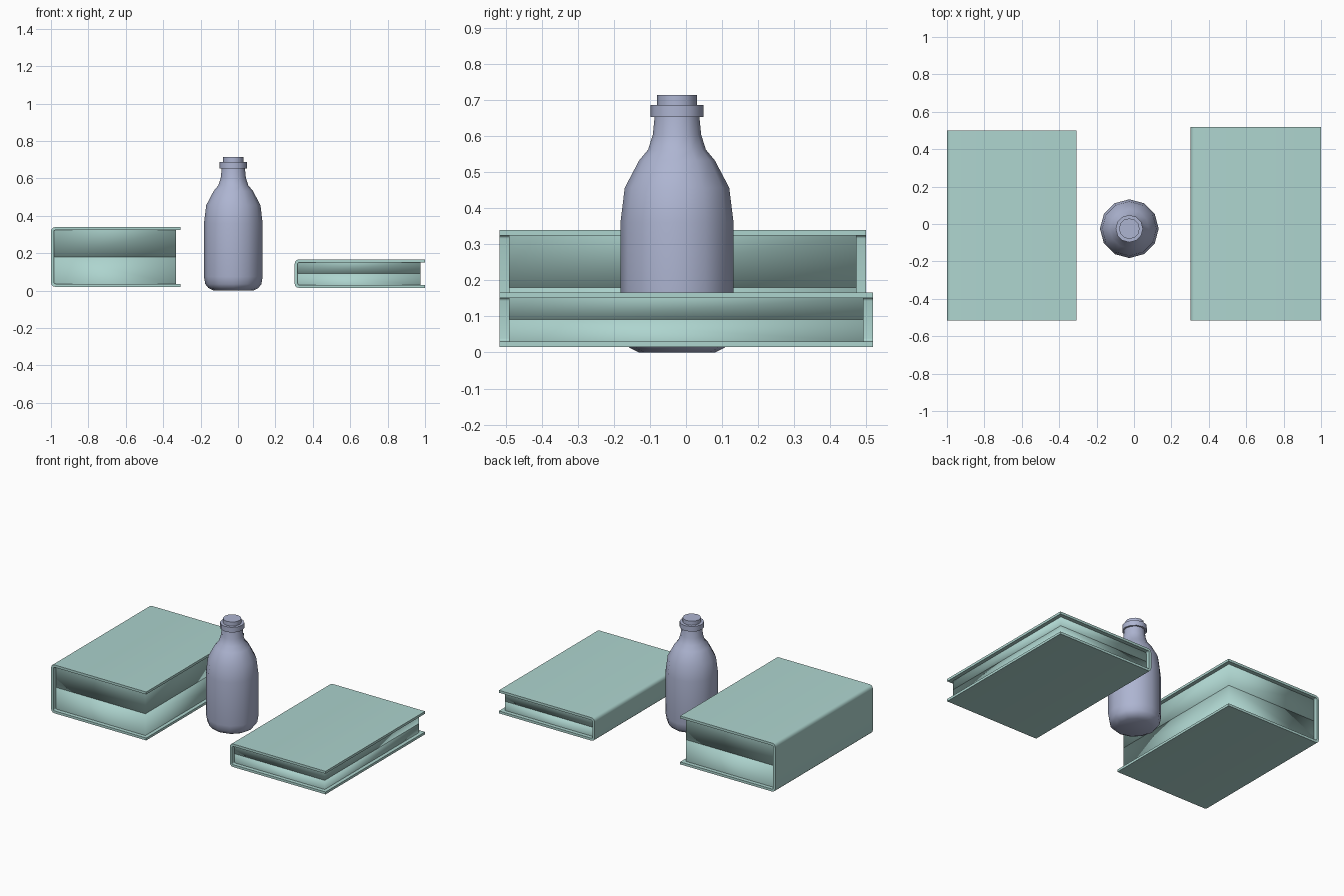
import bpy, bmesh, math

if "Cube" in bpy.data.objects:
    bpy.data.objects.remove(bpy.data.objects["Cube"])

TEAL = (0.42, 0.66, 0.62, 1)
BLUE = (0.42, 0.46, 0.64, 1)


def material(name, color):
    m = bpy.data.materials.new(name)
    m.diffuse_color = color
    m.use_nodes = True
    m.node_tree.nodes["Principled BSDF"].inputs["Base Color"].default_value = m.diffuse_color
    return m


cloth = material("book_teal", TEAL)
glass = material("bottle_blue", BLUE)


def finish(bm, name, mat, angle):
    bmesh.ops.recalc_face_normals(bm, faces=bm.faces)
    me = bpy.data.meshes.new(name)
    bm.to_mesh(me)
    bm.free()
    ob = bpy.data.objects.new(name, me)
    bpy.context.collection.objects.link(ob)
    me.materials.append(mat)
    bpy.ops.object.select_all(action='DESELECT')
    ob.select_set(True)
    bpy.context.view_layer.objects.active = ob
    bpy.ops.object.shade_smooth_by_angle(angle=math.radians(angle))
    return ob


def spine_corners(x, z0, z1, r):
    # rounded spine side, running top to bottom
    pts = []
    for cz, a0 in ((z1 - r, 90), (z0 + r, 180)):
        for i in range(4):
            a = math.radians(a0 + 30 * i)
            pts.append((x + r + r * math.cos(a), cz + r * math.sin(a)))
    return pts


def cover(name, x0, x1, y0, y1, z0, z1, t):
    # C-shaped hard cover, extruded along y
    outer = [(x1, z1)] + spine_corners(x0, z0, z1, 0.022) + [(x1, z0)]
    inner = [(x1, z1 - t)] + spine_corners(x0 + t, z0 + t, z1 - t, 0.008) + [(x1, z0 + t)]
    bm = bmesh.new()
    rows = [[bm.verts.new((x, y, z)) for x, z in prof]
            for y in (y0, y1) for prof in (outer, inner)]
    of, inf, ob, ib = rows
    for a, b in ((of, inf), (ob, ib), (of, ob), (inf, ib)):
        for i in range(len(a) - 1):
            bm.faces.new((a[i], a[i + 1], b[i + 1], b[i]))
    for i in (0, -1):
        bm.faces.new((of[i], inf[i], ib[i], ob[i]))
    finish(bm, name, cloth, 40)


def pages(name, x0, x1, y0, y1, z_mid, z_end):
    # half of the page block, open where it meets the cover, softly shaded
    bm = bmesh.new()
    corners = ((x0, y0), (x1, y0), (x1, y1), (x0, y1))
    m = [bm.verts.new((x, y, z_mid)) for x, y in corners]
    e = [bm.verts.new((x, y, z_end)) for x, y in corners]
    bm.faces.new(m)
    for i in range(4):
        j = (i + 1) % 4
        bm.faces.new((m[i], m[j], e[j], e[i]))
    finish(bm, name, cloth, 180)


def book(side, x0, x1, y0, y1, z0, z1, z_mid, t=0.016):
    cover(side + "_book_cover", x0, x1, y0, y1, z0, z1, t)
    box = (x0 + t, x1 - 0.024, y0 + 0.026, y1 - 0.026)
    pages(side + "_book_upper_pages", *box, z_mid, z1 - t)
    pages(side + "_book_lower_pages", *box, z_mid, z0 + t)


book("left", -1.0, -0.307, -0.517, 0.499, 0.021, 0.34, 0.18)
book("right", 0.303, 1.0, -0.517, 0.519, 0.015, 0.167, 0.091)


def lathe(name, profile, cx, cy, sides=12, angle=35):
    # closed turned solid around a vertical axis
    bm = bmesh.new()
    rings = []
    for r, z in profile:
        rings.append([bm.verts.new((cx + r * math.cos(2 * math.pi * i / sides),
                                    cy + r * math.sin(2 * math.pi * i / sides), z))
                      for i in range(sides)])
    for a, b in zip(rings, rings[1:]):
        for i in range(sides):
            j = (i + 1) % sides
            bm.faces.new((a[i], a[j], b[j], b[i]))
    bm.faces.new(rings[0])
    bm.faces.new(rings[-1])
    finish(bm, name, glass, angle)


# Bottle body, lip ring and stopper
lathe("bottle_body", [(0.105, 0), (0.133, 0.014), (0.15, 0.035), (0.157, 0.075),
                      (0.157, 0.36), (0.145, 0.457), (0.105, 0.533), (0.08, 0.563),
                      (0.067, 0.605), (0.062, 0.655)], -0.025, -0.025)
lathe("bottle_lip", [(0.073, 0.653), (0.073, 0.687)], -0.025, -0.025)
lathe("bottle_stopper", [(0.055, 0.68), (0.055, 0.714)], -0.025, -0.025)
